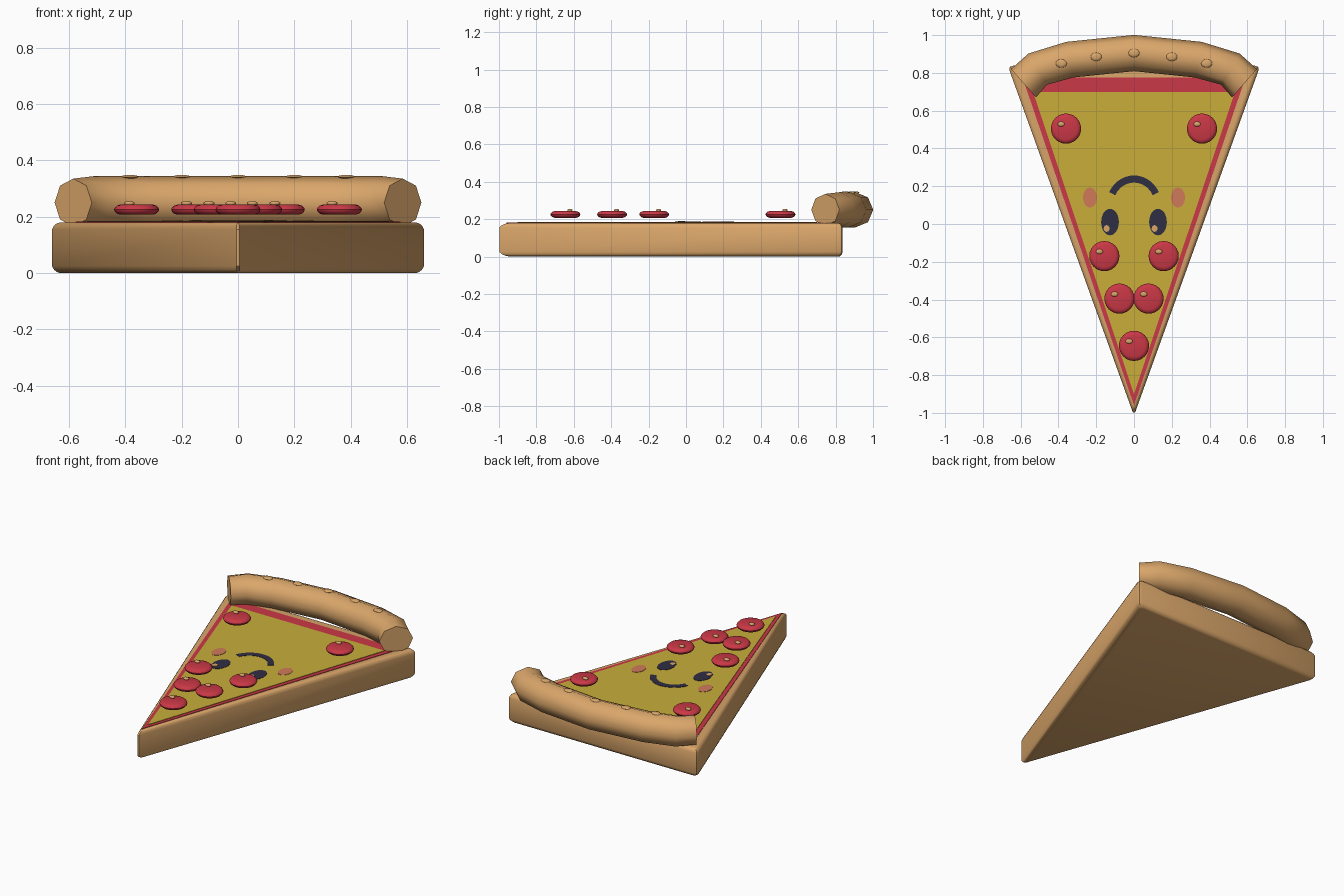
import bpy, bmesh, math
from mathutils import Vector

if "Cube" in bpy.data.objects:
    bpy.data.objects.remove(bpy.data.objects["Cube"])


def material(name, r, g, b):
    m = bpy.data.materials.new(name)
    lin = [((c / 255 + 0.055) / 1.055) ** 2.4 for c in (r, g, b)]
    m.diffuse_color = (*lin, 1)
    m.use_nodes = True
    m.node_tree.nodes["Principled BSDF"].inputs["Base Color"].default_value = m.diffuse_color
    return m


TAN = material("baked_crust", 218, 166, 106)
RED = material("tomato_red", 202, 56, 70)
CHEESE = material("cheese_yellow", 200, 174, 58)
DARK = material("dark_navy", 48, 46, 66)
PINK = material("blush_pink", 207, 122, 90)


def rings_object(name, rings, mat, angle=30):
    """Skin a list of equal-length vertex rings and cap both ends."""
    bm = bmesh.new()
    loops = [[bm.verts.new(p) for p in ring] for ring in rings]
    n = len(loops[0])
    for a, b in zip(loops, loops[1:]):
        for i in range(n):
            j = (i + 1) % n
            bm.faces.new((a[i], a[j], b[j], b[i]))
    bm.faces.new(loops[0][::-1])
    bm.faces.new(loops[-1])
    bmesh.ops.recalc_face_normals(bm, faces=bm.faces)
    mesh = bpy.data.meshes.new(name)
    bm.to_mesh(mesh)
    bm.free()
    mesh.materials.append(mat)
    ob = bpy.data.objects.new(name, mesh)
    bpy.context.collection.objects.link(ob)
    bpy.ops.object.select_all(action='DESELECT')
    ob.select_set(True)
    bpy.context.view_layer.objects.active = ob
    bpy.ops.object.shade_smooth_by_angle(angle=math.radians(angle))
    return ob


def plate(name, outline, z0, z1, mat):
    return rings_object(name, [[(x, y, z) for x, y in outline] for z in (z0, z1)], mat)


def ellipse(cx, cy, rx, ry, n=24):
    return [(cx + rx * math.cos(2 * math.pi * i / n),
             cy + ry * math.sin(2 * math.pi * i / n)) for i in range(n)]


def lathe(name, profile, cx, cy, mat, n=24, ratio=1.0, angle=30):
    """Round part from (radius, height) pairs."""
    return rings_object(name, [[(x, y, z) for x, y in ellipse(cx, cy, r, r * ratio, n)]
                               for r, z in profile], mat, angle)


# Wedge-shaped slab with softened top and bottom edges
OUTLINE = [(-0.006, -0.998), (0.006, -0.998), (0.66, 0.815), (0.657, 0.832),
           (0.64, 0.838), (-0.64, 0.838), (-0.657, 0.832), (-0.66, 0.815)]
CY = 0.376
slab = [(0.0, 0.96), (0.004, 0.975), (0.012, 0.99), (0.025, 1.0),
        (0.155, 1.0), (0.168, 0.99), (0.176, 0.975), (0.179, 0.96)]
rings_object("dough_slab", [[(x * s, CY + (y - CY) * s, z) for x, y in OUTLINE]
                            for z, s in slab], TAN)

# Sauce and cheese layers
plate("sauce_layer", [(0, -0.96), (0.59, 0.775), (-0.59, 0.775)], 0.176, 0.182, RED)
plate("cheese_layer", [(0, -0.90), (0.535, 0.70), (-0.535, 0.70)], 0.180, 0.185, CHEESE)

# Rolled crust: eight-sided tube swept along an arc
half = [(0.585, 0.745), (0.51, 0.82), (0.34, 0.87)]
path = [Vector((-x, y, 0.25)) for x, y in half] + [Vector((0, 0.905, 0.25))]
path += [Vector((x, y, 0.25)) for x, y in reversed(half)]
rings = []
for i, p in enumerate(path):
    if i in (0, len(path) - 1):
        side = Vector((-0.66, 0.75, 0)) if i == 0 else Vector((0.66, 0.75, 0))
        ry, rz = 0.1, 0.085
    else:
        t = (path[i + 1] - p).normalized() + (p - path[i - 1]).normalized()
        side = Vector((-t.y, t.x, 0))
        ry, rz = 0.096, 0.094
    side.normalize()
    rings.append([p + side * ry * math.cos(k * math.pi / 4)
                  + Vector((0, 0, rz * math.sin(k * math.pi / 4))) for k in range(8)])
rings_object("rolled_crust", rings, TAN, 50)

# Baked bubbles along the top of the crust
for x, y in [(-0.385, 0.85), (-0.2, 0.885), (0, 0.905), (0.2, 0.885), (0.385, 0.85)]:
    lathe("crust_bubble", [(0.02, 0.336), (0.03, 0.341), (0.027, 0.345), (0.014, 0.348)],
          x, y, TAN, 12, 0.75, 60)

# Pepperoni slices, each with a small raised speck
SLICE = [(0.058, 0.207), (0.070, 0.211), (0.078, 0.219), (0.080, 0.225),
         (0.078, 0.231), (0.070, 0.239), (0.058, 0.243)]
SPECK = [(0.014, 0.240), (0.019, 0.246), (0.019, 0.250), (0.012, 0.254)]
spots = [(0, -0.645)]
for s in (-1, 1):
    spots += [(s * 0.36, 0.505), (s * 0.157, -0.17), (s * 0.077, -0.395)]
for x, y in spots:
    lathe("pepperoni", SLICE, x, y, RED)
    lathe("pepperoni_speck", SPECK, x - 0.026, y + 0.024, TAN, 12, 0.7, 60)

# Face: eyes with glints, cheeks, curved mouth
for s in (-1, 1):
    ex = s * 0.127
    plate("eye", ellipse(ex, 0.01, 0.047, 0.07), 0.183, 0.187, DARK)
    plate("eye_glint", ellipse(ex - 0.018, -0.024, 0.016, 0.018, 12), 0.185, 0.189, TAN)
    plate("cheek", ellipse(s * 0.233, 0.14, 0.037, 0.053), 0.183, 0.187, PINK)

arc = [math.radians(26 + 128 * i / 16) for i in range(17)]
mouth = [(0.157 * math.cos(a) * 0.93, 0.1 + 0.157 * math.sin(a)) for a in arc]
mouth += [(0.119 * math.cos(a) * 0.93, 0.1 + 0.119 * math.sin(a)) for a in reversed(arc)]
plate("mouth", mouth, 0.183, 0.187, DARK)
